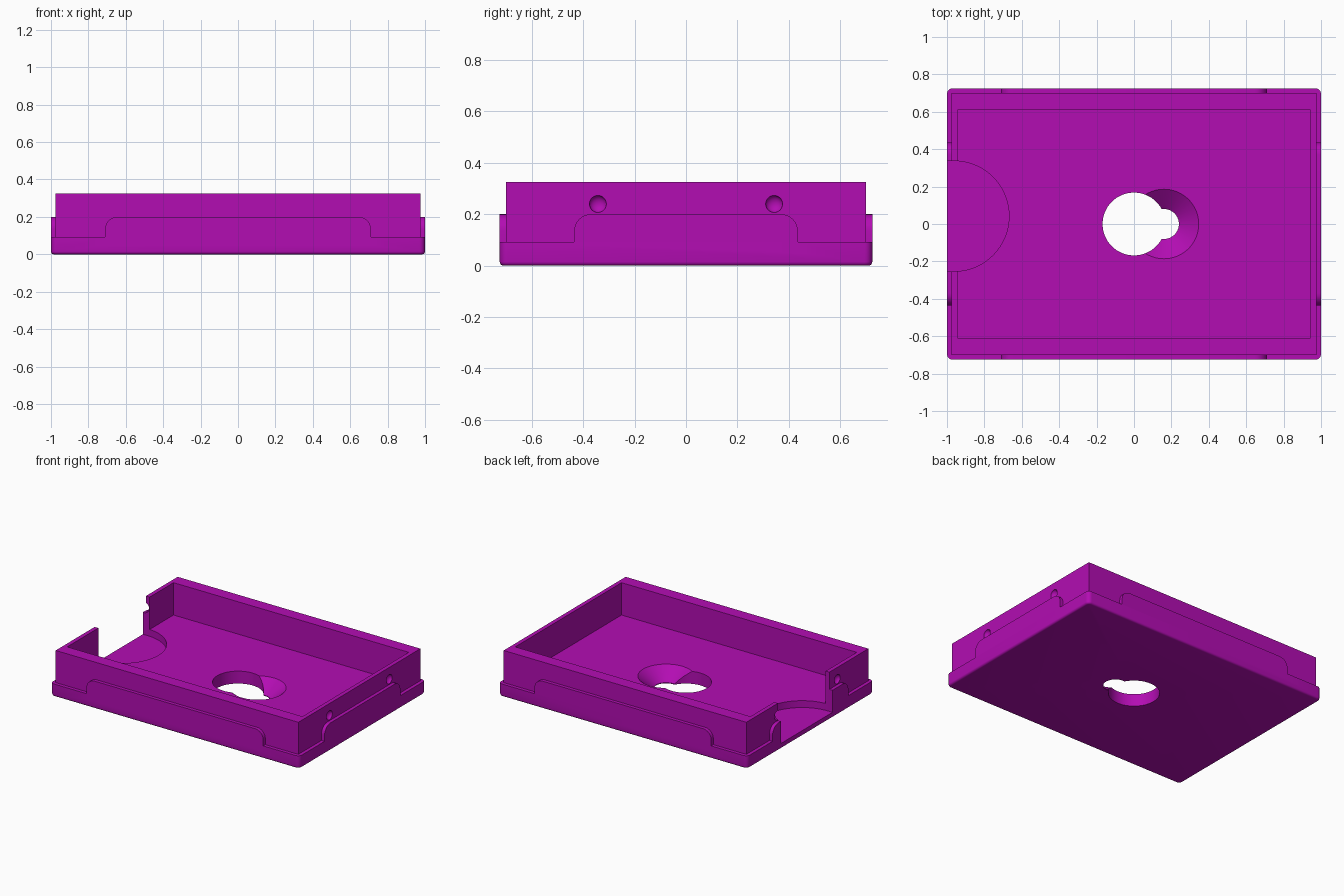
import bpy, bmesh, math
from mathutils import Matrix

if "Cube" in bpy.data.objects:
    bpy.data.objects.remove(bpy.data.objects["Cube"])

purple = bpy.data.materials.new("purple plastic")
purple.diffuse_color = (0.45, 0.004, 0.45, 1)
purple.use_nodes = True
purple.node_tree.nodes["Principled BSDF"].inputs["Base Color"].default_value = purple.diffuse_color


def finish(name, bm):
    bmesh.ops.recalc_face_normals(bm, faces=bm.faces[:])
    me = bpy.data.meshes.new(name)
    bm.to_mesh(me)
    bm.free()
    me.materials.append(purple)
    ob = bpy.data.objects.new(name, me)
    bpy.context.collection.objects.link(ob)
    return ob


def box(name, x0, x1, y0, y1, z0, z1, corner=0, bottom=0):
    """Block with optional rounded upright corners and rounded bottom rim."""
    bm = bmesh.new()
    m = Matrix.Translation(((x0 + x1) / 2, (y0 + y1) / 2, (z0 + z1) / 2))
    bmesh.ops.create_cube(bm, size=1, matrix=m @ Matrix.Diagonal((x1 - x0, y1 - y0, z1 - z0, 1)))
    if corner:
        up = [e for e in bm.edges if abs(e.verts[0].co.z - e.verts[1].co.z) > 1e-4]
        bmesh.ops.bevel(bm, geom=up, offset=corner, segments=6, profile=0.5, affect='EDGES')
    if bottom:
        rim = [e for e in bm.edges if all(v.co.z < z0 + 1e-4 for v in e.verts)]
        bmesh.ops.bevel(bm, geom=rim, offset=bottom, segments=4, profile=0.5, affect='EDGES')
    return finish(name, bm)


def cone(name, x, y, z0, z1, r0, r1):
    bm = bmesh.new()
    bmesh.ops.create_cone(bm, cap_ends=True, segments=96, radius1=r0, radius2=r1, depth=z1 - z0,
                          matrix=Matrix.Translation((x, y, (z0 + z1) / 2)))
    return finish(name, bm)


def tab(name, half, reach, turn):
    """Raised edge tab with rounded top corners, facing -y before turning."""
    r, top, low = 0.065, 0.2, 0.05
    pts = [(-half, low), (half, low)]
    for side, start in ((1, 0), (-1, 90)):
        for i in range(9):
            a = math.radians(start + i * 90 / 8)
            pts.append((side * (half - r) + r * math.cos(a), top - r + r * math.sin(a)))
    bm = bmesh.new()
    face = bm.faces.new([bm.verts.new((x, -reach, z)) for x, z in pts])
    ext = bmesh.ops.extrude_face_region(bm, geom=[face])
    bmesh.ops.translate(bm, vec=(0, 0.06, 0),
                        verts=[v for v in ext['geom'] if isinstance(v, bmesh.types.BMVert)])
    bm.transform(Matrix.Rotation(math.radians(turn), 4, 'Z'))
    return finish(name, bm)


def combine(target, tool, operation):
    mod = target.modifiers.new(tool.name, 'BOOLEAN')
    mod.operation, mod.solver, mod.object = operation, 'EXACT', tool
    bpy.context.view_layer.objects.active = target
    bpy.ops.object.modifier_apply(modifier=mod.name)
    bpy.data.objects.remove(tool)


# Plinth, wall block and the four edge tabs
tray = box("tray", -1, 1, -0.725, 0.725, 0, 0.092, corner=0.03, bottom=0.015)
combine(tray, box("wall_block", -0.975, 0.975, -0.7, 0.7, 0.03, 0.325), 'UNION')
for turn in (0, 180):
    combine(tray, tab("long_tab", 0.71, 0.725, turn), 'UNION')
    combine(tray, tab("short_tab", 0.435, 1.0, turn + 90), 'UNION')

# Main cavity
combine(tray, box("cavity", -0.945, 0.945, -0.61, 0.61, 0.09, 0.5), 'DIFFERENCE')

# Finger notch through the left wall
combine(tray, cone("notch_round", -0.963, 0.042, 0.04, 0.5, 0.295, 0.295), 'DIFFERENCE')
combine(tray, box("notch_opening", -1.2, -0.963, -0.253, 0.337, 0.04, 0.5), 'DIFFERENCE')

# Keyhole: round hole plus a flared slot end
combine(tray, cone("keyhole", 0, 0, -0.1, 0.2, 0.168, 0.168), 'DIFFERENCE')
combine(tray, cone("slot_end", 0.16, 0, -0.1, 0.05, 0.08, 0.08), 'DIFFERENCE')
combine(tray, cone("slot_flare", 0.16, 0, 0.005, 0.0917, 0.08, 0.188), 'DIFFERENCE')

# Snap dimples on both short walls
for sx in (-1, 1):
    for sy in (-1, 1):
        bm = bmesh.new()
        bmesh.ops.create_uvsphere(bm, u_segments=32, v_segments=16, radius=0.033,
                                  matrix=Matrix.Translation((sx * 0.975, sy * 0.343, 0.24))
                                  @ Matrix.Diagonal((0.75, 1, 1, 1)))
        combine(tray, finish("dimple", bm), 'DIFFERENCE')

# Smooth curved surfaces, keep crisp edges
bpy.ops.object.select_all(action='DESELECT')
tray.select_set(True)
bpy.context.view_layer.objects.active = tray
bpy.ops.object.shade_smooth_by_angle(angle=math.radians(30))
